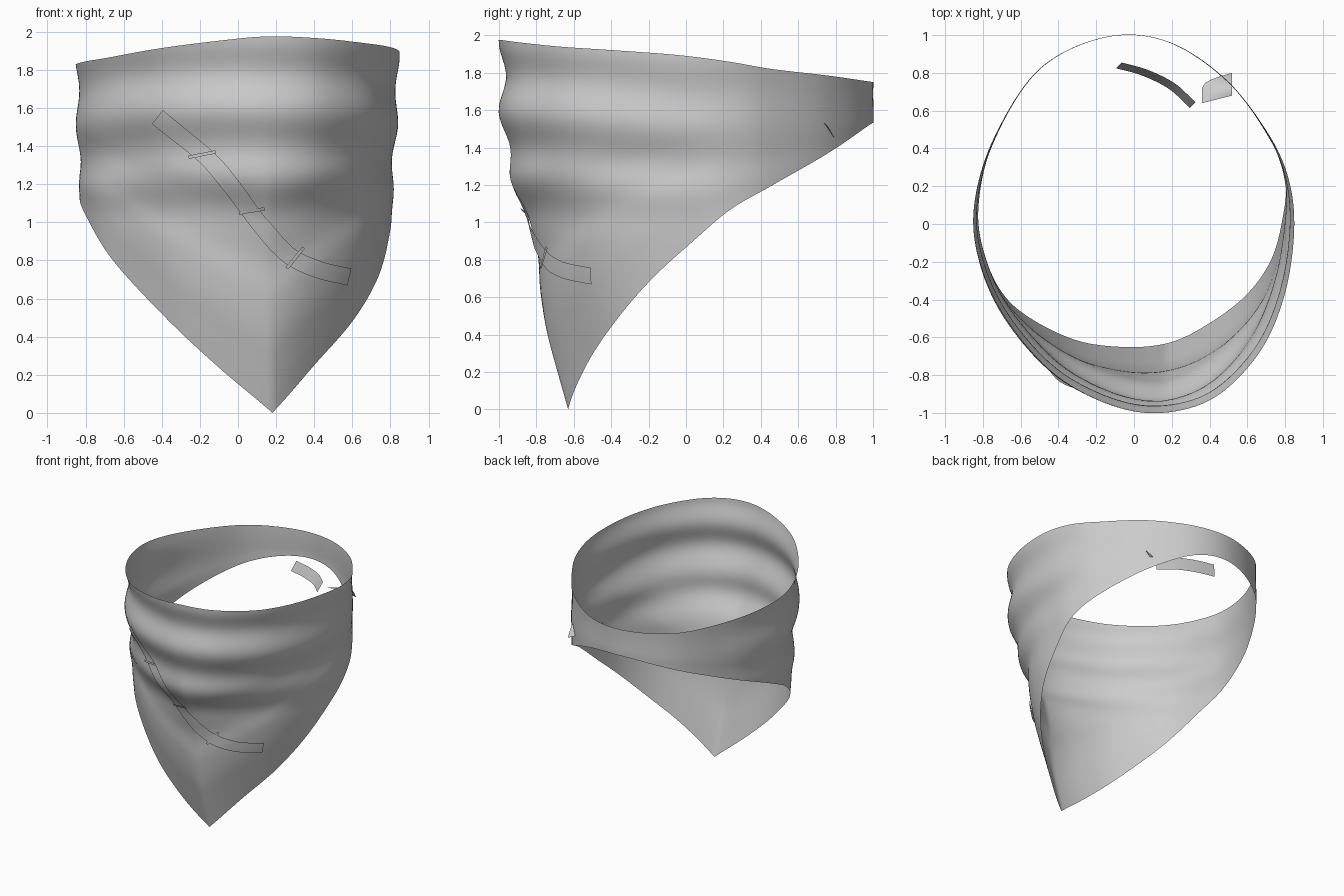
import bpy, bmesh, math
from mathutils import Vector
from mathutils.bvhtree import BVHTree

if "Cube" in bpy.data.objects:
    bpy.data.objects.remove(bpy.data.objects["Cube"])

# Stations round the cloth, starting at the tip: top rim xyz, bottom edge xyz
RIM = [
    (.15, -.98, 1.975, .18, -.63, 0), (.42, -.90, 1.965, .40, -.525, .25),
    (.65, -.67, 1.94, .60, -.37, .48), (.78, -.38, 1.92, .73, -.18, .70),
    (.835, -.05, 1.895, .79, .05, .91), (.815, .22, 1.86, .80, .24, 1.07),
    (.72, .455, 1.82, .715, .465, 1.20), (.495, .755, 1.785, .49, .76, 1.37),
    (.18, .965, 1.755, .18, .965, 1.51), (-.15, .99, 1.75, -.15, .99, 1.53),
    (-.50, .82, 1.76, -.50, .82, 1.45), (-.74, .45, 1.79, -.74, .45, 1.30),
    (-.84, .10, 1.82, -.83, .08, 1.15), (-.81, -.20, 1.84, -.78, -.20, 1.00),
    (-.67, -.50, 1.865, -.64, -.43, .78), (-.42, -.78, 1.91, -.35, -.60, .47),
    (-.12, -.94, 1.95, -.08, -.65, .22), (.15, -.98, 1.975, .18, -.63, 0)]
# How far the cloth has moved inward from rim to edge, going down
SAG = [(0,), (0,), (0,), (.07,), (.20,), (.42,), (.56,), (.60,), (.69,), (.84,), (1,)]


def spline(pts, t, loop=False):
    """Catmull-Rom through pts, t in 0..1; loop joins the ends smoothly."""
    f = t * (len(pts) - 1)
    i = min(int(f), len(pts) - 2)
    u = f - i
    b, c = pts[i], pts[i + 1]
    a = pts[i - 1] if i else pts[-2] if loop else [2 * p - q for p, q in zip(b, c)]
    d = (pts[i + 2] if i + 2 < len(pts) else pts[1] if loop
         else [2 * q - p for p, q in zip(b, c)])
    return [.5 * (2 * q + (r - p) * u + (2 * p - 5 * q + 4 * r - s) * u * u
                  + (3 * q - p - 3 * r + s) * u ** 3) for p, q, r, s in zip(a, b, c, d)]


def smooth(a, b, x):
    x = min(1, max(0, (x - a) / (b - a)))
    return x * x * (3 - 2 * x)


def grid_object(name, nu, nv, fn):
    """Smooth sheet from fn(u, v); returns its bmesh tree for draping."""
    bm = bmesh.new()
    g = [[bm.verts.new(fn(i / nu, j / nv)) for j in range(nv + 1)] for i in range(nu + 1)]
    for i in range(nu):
        for j in range(nv):
            bm.faces.new((g[i][j], g[i][j + 1], g[i + 1][j + 1], g[i + 1][j])).smooth = True
    bmesh.ops.remove_doubles(bm, verts=bm.verts, dist=1e-5)
    bmesh.ops.recalc_face_normals(bm, faces=bm.faces)
    me = bpy.data.meshes.new(name)
    bm.to_mesh(me)
    tree = BVHTree.FromBMesh(bm)
    bm.free()
    bpy.context.collection.objects.link(bpy.data.objects.new(name, me))
    return tree


# Neck cloth: rim to pointed edge, with soft horizontal folds
def cloth(u, v):
    s = spline(RIM, u, True)
    top, bot = Vector(s[:3]), Vector(s[3:])
    bot.z = spline(RIM, u)[5]
    k = spline(SAG, v)[0]
    p = top.lerp(bot, k)
    p.z = top.z + (bot.z - top.z) * v
    out = Vector((p.x, p.y, 0)).normalized()
    front = max(0, -out.y)
    amp = .002 + .01 * smooth(.8, -.1, out.y) + .008 * front
    amp *= smooth(.85, 1.35, p.z) * smooth(1.05, .7, v)
    return p + out * amp * math.cos(2 * math.pi * (p.z - 1.5 - .09 * front) / .38)


tree = grid_object("neck_cloth", 170, 60, cloth)


# Draped ribbons on the front, following an x-z path
def ribbon(name, path, width, lift, n):
    def fn(u, v):
        a, b = spline(path, max(0, u - .02)), spline(path, min(1, u + .02))
        d = Vector((b[0] - a[0], b[1] - a[1])).normalized()
        c = Vector(spline(path, u)) + Vector((-d.y, d.x)) * (v - .5) * width
        hit, nrm = tree.ray_cast(Vector((c.x, -3, c.y)), Vector((0, 1, 0)))[:2]
        if nrm.y > 0:
            nrm = -nrm
        return hit + nrm * lift
    grid_object(name, n, 4, fn)


ribbon("front_strap", [(-.415, 1.555), (-.17, 1.35), (-.02, 1.18), (.11, 1.00),
                       (.26, .83), (.41, .755), (.575, .715)], .09, .012, 50)
for i, path in enumerate([[(-.25, 1.34), (-.11, 1.37)], [(.01, 1.055), (.14, 1.08)],
                          [(.25, .76), (.335, .87)]]):
    ribbon(f"strap_loop_{i + 1}", path, .018, .02, 8)

# Short strap inside the back
BACK = [(-.08, .84), (.06, .80), (.20, .73), (.31, .63)]
grid_object("inner_back_strap", 20, 4, lambda u, v: (
    spline(BACK, u)[0] + .03 * (v - .5), spline(BACK, u)[1] + .03 * (v - .5),
    1.485 + .08 * v + .01 * u))


# Small flared tab poking through the back right
def tab(u, v):
    x = .36 + .16 * u
    lo, hi = .64 + .04 * u, .72 + .08 * math.sqrt(u)
    return (x, lo + (hi - lo) * v, 1.54 - .07 * u * v - .03 * v + .04 * math.sin(math.pi * v) * u)


grid_object("back_tab", 10, 8, tab)
